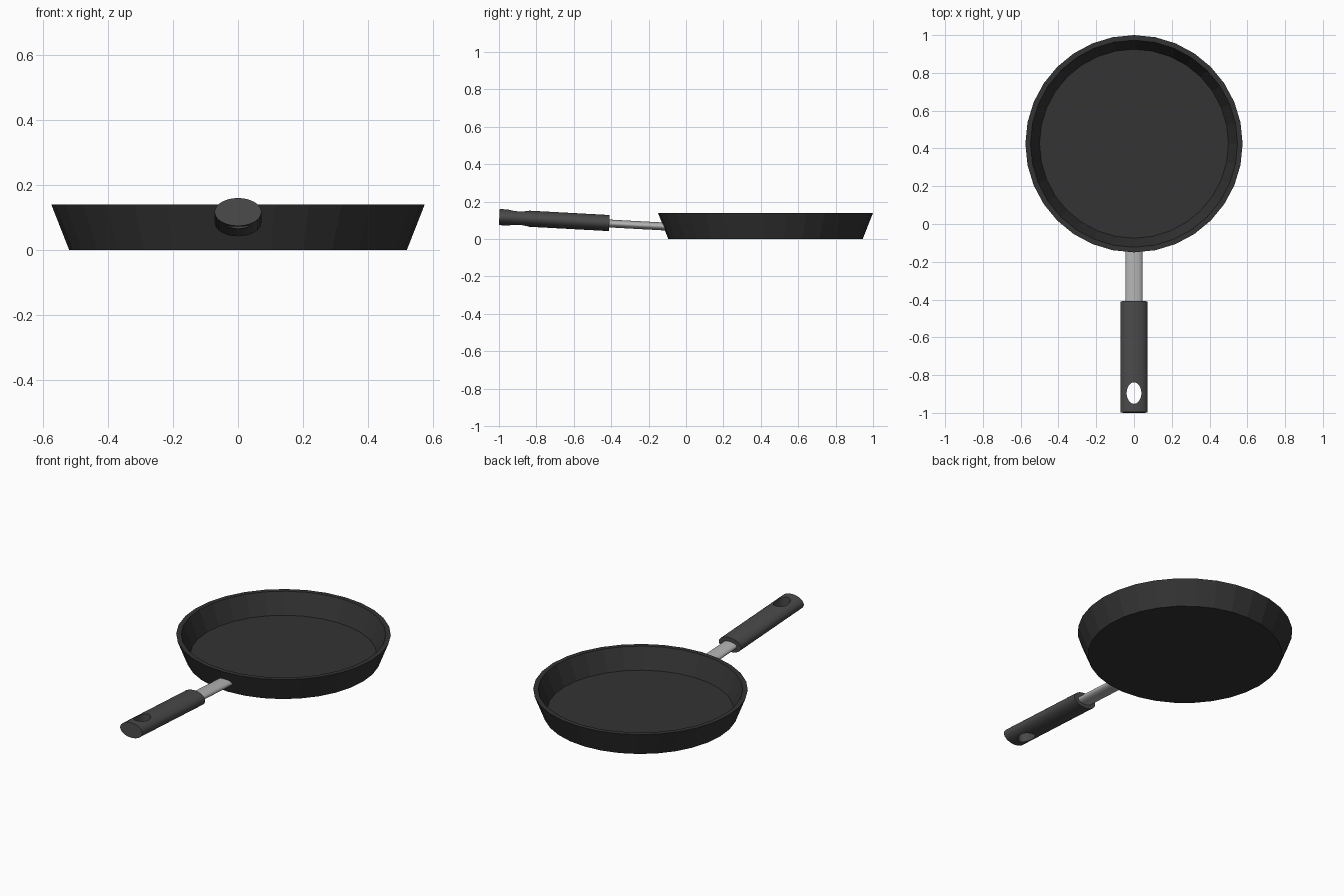
import bpy, bmesh, math
from mathutils import Vector, Matrix

if "Cube" in bpy.data.objects:
    bpy.data.objects.remove(bpy.data.objects["Cube"])

PAN_Y = 0.425


def material(name, value):
    m = bpy.data.materials.new(name)
    m.diffuse_color = (value, value, value, 1)
    m.use_nodes = True
    m.node_tree.nodes["Principled BSDF"].inputs["Base Color"].default_value = m.diffuse_color
    return m


def make_object(name, bm, mat):
    bmesh.ops.recalc_face_normals(bm, faces=bm.faces)
    me = bpy.data.meshes.new(name)
    bm.to_mesh(me)
    bm.free()
    ob = bpy.data.objects.new(name, me)
    bpy.context.collection.objects.link(ob)
    if mat:
        me.materials.append(mat)
    return ob


def lathe(name, profile, segments, mat):
    """Revolve (radius, z) points around the pan axis, closing both ends."""
    bm = bmesh.new()
    rings = []
    for r, z in profile:
        rings.append([bm.verts.new((r * math.sin(a), PAN_Y + r * math.cos(a), z))
                      for a in (2 * math.pi * i / segments for i in range(segments))])
    for a, b in zip(rings, rings[1:]):
        for i in range(segments):
            j = (i + 1) % segments
            bm.faces.new((a[i], a[j], b[j], b[i]))
    bm.faces.new(rings[0])
    bm.faces.new(rings[-1])
    return make_object(name, bm, mat)


def oval_rod(name, start, end, half_w, half_h, segments, mat):
    """Elliptical cylinder between two points."""
    bm = bmesh.new()
    p, q = Vector(start), Vector(end)
    d = q - p
    rot = d.to_track_quat('Z', 'Y').to_matrix().to_4x4()
    mtx = (Matrix.Translation((p + q) / 2) @ rot
           @ Matrix.Diagonal((half_w, half_h, d.length, 1)))
    bmesh.ops.create_cone(bm, cap_ends=True, segments=segments,
                          radius1=1, radius2=1, depth=1, matrix=mtx)
    return make_object(name, bm, mat)


def smooth(ob):
    bpy.ops.object.select_all(action='DESELECT')
    ob.select_set(True)
    bpy.context.view_layer.objects.active = ob
    bpy.ops.object.shade_smooth_by_angle(angle=math.radians(30))


pan_mat = material("pan_black", 0.033)
grip_mat = material("grip_dark", 0.067)
steel_mat = material("steel", 0.45)

# Pan: flared outer wall, flat rim, inner wall and floor
lathe("pan_body", [(0.52, 0), (0.575, 0.14), (0.548, 0.14), (0.50, 0.02)], 32, pan_mat)

# Metal shank, ending inside the pan wall and inside the grip
shank = oval_rod("shank", (0, -0.105, 0.066), (0, -0.45, 0.085), 0.045, 0.021, 32, steel_mat)
smooth(shank)

# Grip with a hanging hole
grip = oval_rod("grip", (0, -0.41, 0.085), (0, -0.998, 0.117), 0.072, 0.043, 32, grip_mat)
cutter = oval_rod("hole_cutter", (0, -0.895, 0), (0, -0.895, 0.3), 0.039, 0.057, 32, grip_mat)
cutter.hide_render = True
mod = grip.modifiers.new("hole", 'BOOLEAN')
mod.operation = 'DIFFERENCE'
mod.solver = 'EXACT'
mod.object = cutter
bpy.context.view_layer.objects.active = grip
bpy.ops.object.modifier_apply(modifier="hole")
bpy.data.objects.remove(cutter)
smooth(grip)
